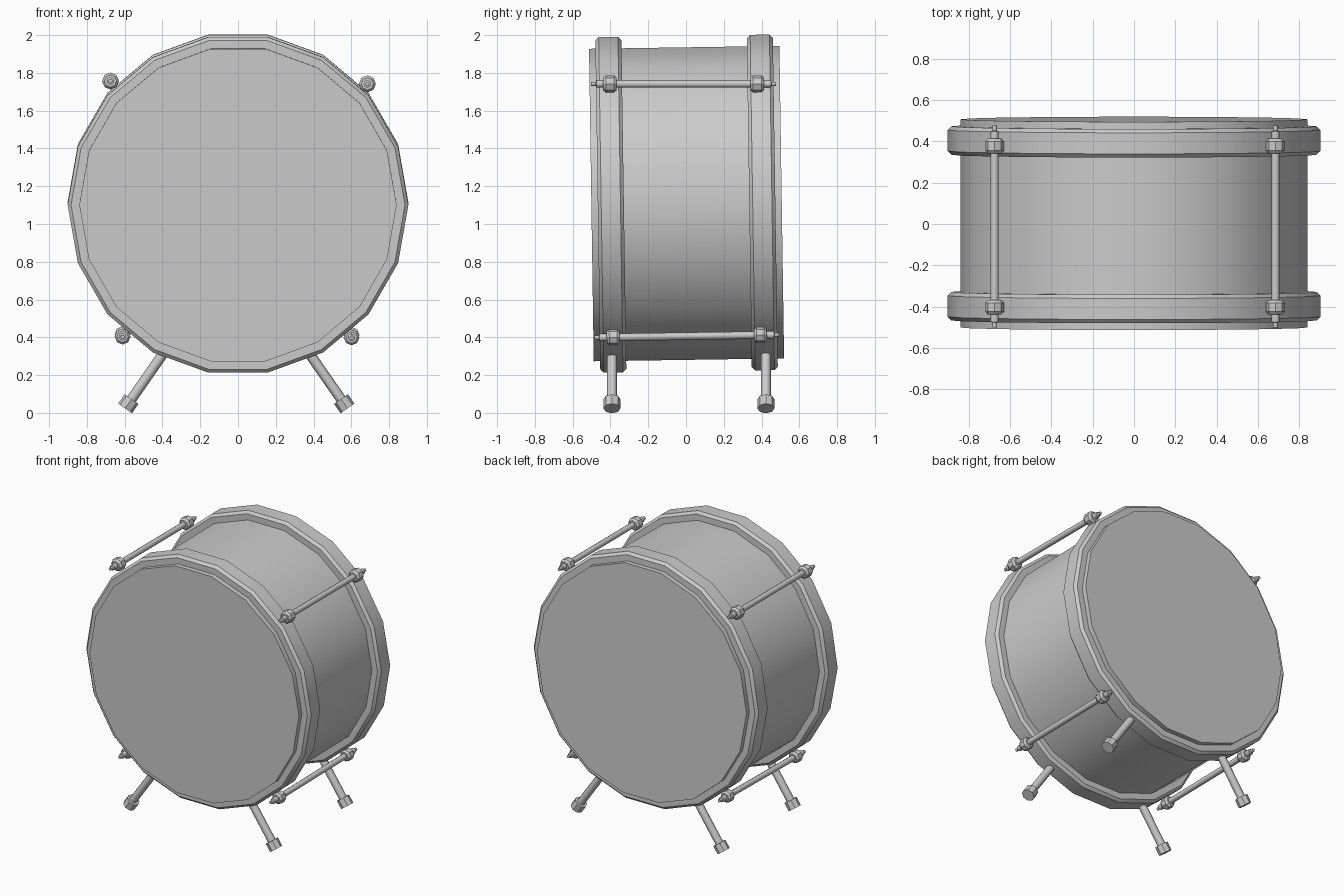
import bpy, bmesh, math
from mathutils import Vector, Matrix

if "Cube" in bpy.data.objects:
    bpy.data.objects.remove(bpy.data.objects["Cube"])

TILT = 0.015          # the drum leans very slightly
CENTRE = Vector((0, 0.003, 1.108))


def lathe(name, profile, sides, origin, axis, smooth=30, ring=False):
    """Revolve (radius, distance) points around an axis through origin."""
    d = Vector(axis).normalized()
    u = Vector((1, 0, 0))
    u = (u - d * u.dot(d)).normalized()
    v = d.cross(u)
    o = Vector(origin)
    bm = bmesh.new()
    loops = []
    for r, t in profile:
        loops.append([bm.verts.new(o + d * t
                                   + u * r * math.cos(2 * math.pi * i / sides)
                                   + v * r * math.sin(2 * math.pi * i / sides))
                      for i in range(sides)])
    pairs = list(zip(loops, loops[1:]))
    if ring:
        pairs.append((loops[-1], loops[0]))
    else:
        bm.faces.new(loops[0])
        bm.faces.new(loops[-1])
    for a, b in pairs:
        for i in range(sides):
            j = (i + 1) % sides
            bm.faces.new((a[i], a[j], b[j], b[i]))
    bmesh.ops.recalc_face_normals(bm, faces=bm.faces)
    for f in bm.faces:
        f.smooth = True
    for e in bm.edges:
        e.smooth = e.calc_face_angle(0) < math.radians(smooth)
    me = bpy.data.meshes.new(name)
    bm.to_mesh(me)
    bm.free()
    ob = bpy.data.objects.new(name, me)
    bpy.context.collection.objects.link(ob)
    return ob


lean = Vector((0, math.cos(TILT), math.sin(TILT)))

# Shell with flat drum heads
lathe("shell", [(0.84, -0.504), (0.84, 0.504)], 18, CENTRE, lean)

# Chamfered hoops
hw, c, R = 0.069, 0.018, 0.902
hoop = [(0.82, -hw), (R - c, -hw), (R, -hw + c), (R, hw - c), (R - c, hw), (0.82, hw)]
for label, s in (("front", -1), ("back", 1)):
    lathe(label + "_hoop", hoop, 18, CENTRE + lean * 0.401 * s, lean, ring=True)

# Tension rods with a nut near each end
half_rod = [(0.02, 0.455), (0.02, 0.462), (0.011, 0.465), (0.011, 0.489)]
rod = [(r, -t) for r, t in reversed(half_rod)] + half_rod
rods = [("upper_right", 0.685, 1.742, -0.013, 0.045, 0.0),
        ("upper_left", -0.675, 1.757, -0.013, 0.045, 0.0),
        ("lower_right", 0.601, 0.406, 0.004, 0.042, TILT),
        ("lower_left", -0.611, 0.41, 0.004, 0.042, TILT)]
for label, x, z, y, r, a in rods:
    d = Vector((0, math.cos(a), math.sin(a)))
    p = Vector((x, y, z))
    lathe(label + "_rod", rod, 8, p, d, smooth=50)
    k = r * 0.8
    nut = [(r * 0.72, -k), (r, -k * 0.6), (r, k * 0.6), (r * 0.72, k)]
    for end, s in (("front", -1), ("back", 1)):
        lathe(f"{label}_{end}_nut", nut, 8, p + d * 0.39 * s, d)

# Splayed legs with thicker feet
for side, s, fx in (("right", 1, 0.565), ("left", -1, -0.583)):
    for end, y in (("front", -0.392), ("back", 0.423)):
        d = Vector((-s * 0.57, 0, 0.82))
        foot = Vector((fx, y, 0.045))
        lathe(f"{end}_{side}_leg", [(0.027, 0), (0.027, 0.38)], 8, foot, d, smooth=50)
        lathe(f"{end}_{side}_foot", [(0.045, -0.026), (0.045, 0.034)], 8, foot, d)
